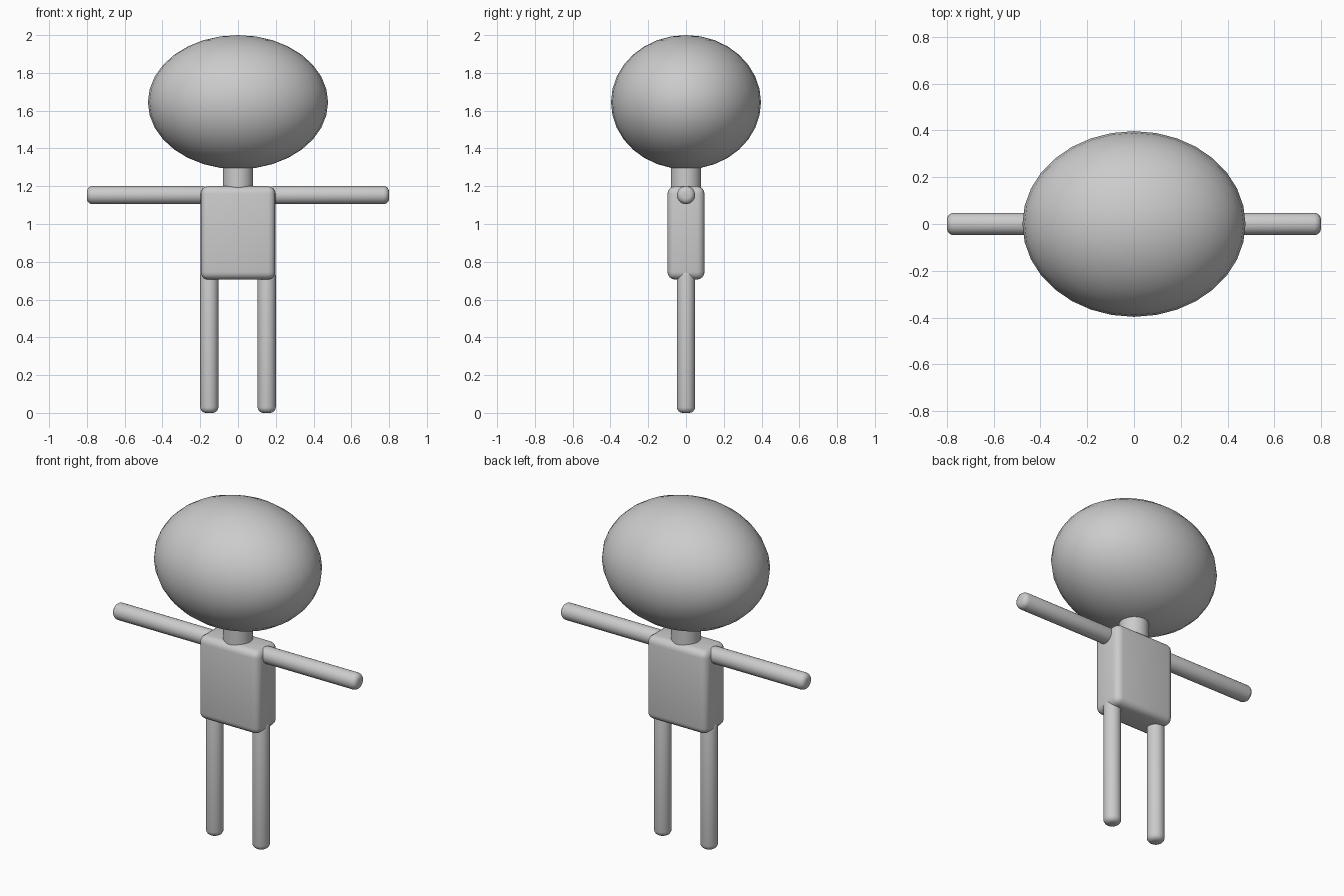
import bpy
import math

if "Cube" in bpy.data.objects:
    bpy.data.objects.remove(bpy.data.objects["Cube"])

grey = bpy.data.materials.new("plain grey")
grey.diffuse_color = (0.6, 0.6, 0.6, 1)
grey.use_nodes = True
grey.node_tree.nodes["Principled BSDF"].inputs["Base Color"].default_value = grey.diffuse_color


def finish(name, bevel=0.0, segments=4):
    """Name, colour, round and smooth the active object."""
    ob = bpy.context.object
    ob.name = name
    ob.data.materials.append(grey)
    bpy.ops.object.transform_apply(location=False, rotation=True, scale=True)
    if bevel:
        mod = ob.modifiers.new("rounding", 'BEVEL')
        mod.width = bevel
        mod.segments = segments
        mod.limit_method = 'ANGLE'
        mod.angle_limit = math.radians(40)
        bpy.ops.object.modifier_apply(modifier=mod.name)
    bpy.ops.object.shade_smooth_by_angle(angle=math.radians(35))
    return ob


def rod(name, radius, length, center, rotation=(0, 0, 0), bevel=0.0):
    bpy.ops.mesh.primitive_cylinder_add(vertices=32, radius=radius, depth=length,
                                        location=center, rotation=rotation)
    return finish(name, bevel)


# Head: wide ellipsoid
bpy.ops.mesh.primitive_uv_sphere_add(segments=32, ring_count=16, radius=1,
                                     location=(0, 0, 1.645))
bpy.context.object.scale = (0.477, 0.397, 0.355)
finish("head")

# Neck, sunk into head and torso
rod("neck", 0.08, 0.24, (0, 0, 1.25))

# Torso: rounded box
bpy.ops.mesh.primitive_cube_add(size=1, location=(0, 0, 0.953))
bpy.context.object.scale = (0.396, 0.196, 0.494)
finish("torso", bevel=0.04)

# Arms and legs: rods with rounded ends
for side, label in ((-1, "left"), (1, "right")):
    rod(label + "_arm", 0.048, 0.64, (side * 0.48, 0, 1.153),
        rotation=(0, math.pi / 2, 0), bevel=0.03)
    rod(label + "_leg", 0.048, 0.76, (side * 0.152, 0, 0.38), bevel=0.03)
